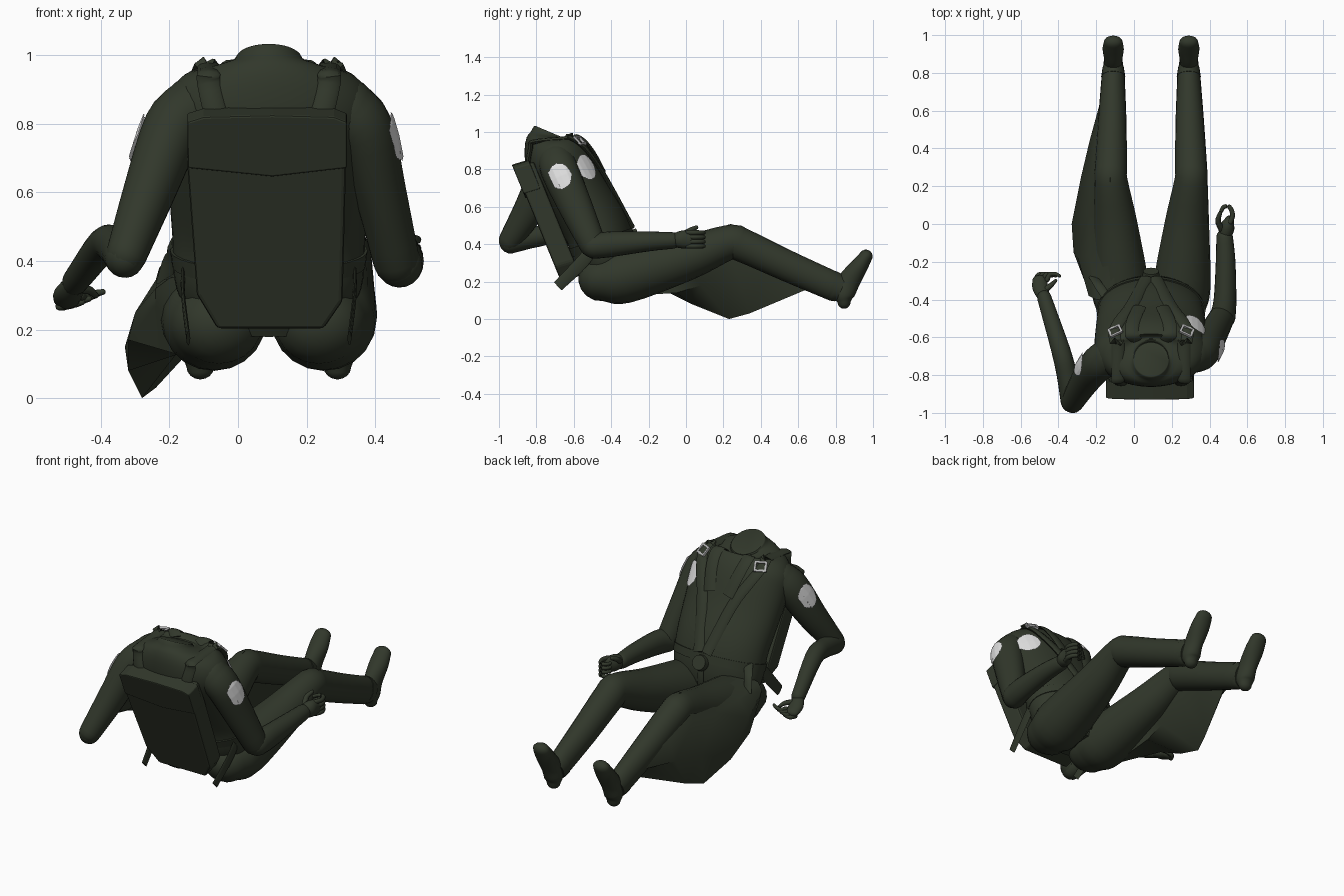
import bpy, bmesh, math
from mathutils import Vector

if "Cube" in bpy.data.objects:
    bpy.data.objects.remove(bpy.data.objects["Cube"])

CX = 0.09      # body's middle plane
SUB = 4        # steps between control points


def material(name, rgb):
    m = bpy.data.materials.new(name)
    m.use_nodes = True
    m.diffuse_color = (*rgb, 1)
    m.node_tree.nodes["Principled BSDF"].inputs["Base Color"].default_value = (*rgb, 1)
    return m


GREEN = material("dark_olive", (0.031, 0.039, 0.024))
WHITE = material("patch_white", (0.75, 0.75, 0.75))
METAL = material("buckle_grey", (0.45, 0.45, 0.45))


def finish(name, bm, mat, smooth=True):
    bmesh.ops.recalc_face_normals(bm, faces=bm.faces)
    me = bpy.data.meshes.new(name)
    bm.to_mesh(me)
    bm.free()
    me.materials.append(mat)
    ob = bpy.data.objects.new(name, me)
    bpy.context.collection.objects.link(ob)
    if smooth:
        bpy.ops.object.select_all(action='DESELECT')
        ob.select_set(True)
        bpy.context.view_layer.objects.active = ob
        bpy.ops.object.shade_smooth_by_angle(angle=math.radians(50))
    return ob


def frames(pts):
    """Smooth path through (x, y, z, half width, half depth) points, with ring axes."""
    p = [Vector(q if len(q) == 5 else (*q, q[3])) for q in pts]
    p = [p[0] * 2 - p[1]] + p + [p[-1] * 2 - p[-2]]
    path = []
    for a, b, c, d in zip(p, p[1:], p[2:], p[3:]):
        for k in range(SUB):
            t = k / SUB
            path.append(0.5 * (2 * b + (c - a) * t + (2 * a - 5 * b + 4 * c - d) * t * t
                               + (3 * b - a - 3 * c + d) * t ** 3))
    path.append(p[-2])
    out = []
    for i, q in enumerate(path):
        t = Vector((path[min(i + 1, len(path) - 1)] - path[max(i - 1, 0)])[:3]).normalized()
        s = (Vector((1, 0, 0)) - t * t.x).normalized()
        out.append((Vector(q[:3]), s, t.cross(s), max(q[3], 0.002), max(q[4], 0.002), t))
    return out


def tube(name, pts, mat=GREEN, sides=20, dome=False):
    fr = frames(pts)
    if dome:   # round off both ends
        def cap(f, way):
            c, s, d, a, b, t = f
            return [(c + t * way * min(a, b) * math.sin(k), s, d, a * math.cos(k), b * math.cos(k), t)
                    for k in (0.4, 0.8, 1.15, 1.45)]
        fr = cap(fr[0], -1)[::-1] + fr + cap(fr[-1], 1)
    bm = bmesh.new()
    rings = []
    for c, s, d, a, b, _ in fr:
        angles = [math.tau * i / sides for i in range(sides)]
        rings.append([bm.verts.new(c + s * a * math.cos(k) + d * b * math.sin(k)) for k in angles])
    for r, q in zip(rings, rings[1:]):
        for i in range(sides):
            j = (i + 1) % sides
            bm.faces.new((r[i], r[j], q[j], q[i]))
    bm.faces.new(rings[0])
    bm.faces.new(rings[-1])
    return finish(name, bm, mat)


def flip(pts, side):
    return [(CX + side * (q[0]), *q[1:]) for q in pts]


def place(ob, at, normal):
    ob.rotation_euler = Vector(normal).to_track_quat('Z', 'Y').to_euler()
    ob.location = at


def patch(name, at, normal, radius, wrap):
    """Round cloth badge hugging the surface below it."""
    bm = bmesh.new()
    bmesh.ops.create_grid(bm, x_segments=28, y_segments=28, size=radius)
    outside = [f for f in bm.faces if f.calc_center_median().length > radius]
    bmesh.ops.delete(bm, geom=outside, context='FACES')
    ob = finish(name, bm, WHITE)
    place(ob, at, normal)
    m = ob.modifiers.new("hug", 'SHRINKWRAP')
    m.target, m.wrap_mode, m.offset = wrap, 'ABOVE_SURFACE', 0.009


# Torso, leaning back, from pelvis to neck
TORSO = [(CX, -.42, .19, .2, .11), (CX, -.435, .32, .27, .165), (CX, -.475, .48, .282, .175),
         (CX, -.575, .66, .295, .175), (CX, -.65, .79, .3, .185), (CX, -.695, .875, .295, .175),
         (CX, -.722, .945, .235, .145), (CX, -.722, .978, .115, .112), (CX, -.716, .995, .092, .098)]
torso = tube("torso", TORSO, sides=40)
ROWS = frames(TORSO)


def on_torso(u, x, side=1, off=0.009):
    c, s, d, a, b, _ = ROWS[round(u * SUB)]
    k = max(-0.97, min(0.97, x / a))
    return c + s * k * a + d * side * (b * math.sqrt(1 - k * k) + off)


def strap(name, route, width, thick=0.009):
    return tube(name, [(*on_torso(*r), width, thick) for r in route], sides=8)


# Legs and boots
for side, tag in ((1, "left"), (-1, "right")):
    tube(tag + "_leg", flip([(.15, -.455, .215, .135, .12), (.163, -.33, .232, .152, .148),
                             (.19, 0, .325, .118, .12), (.212, .23, .41, .088, .093),
                             (.212, .3, .395, .085, .09), (.205, .55, .28, .075, .083),
                             (.2, .8, .17, .06, .078)], side), dome=True)
    tube(tag + "_boot_cuff", flip([(.2, .78, .18, .064, .08), (.2, .83, .16, .056, .07)], side))
    tube(tag + "_boot", flip([(.2, .845, .09, .04, .035), (.2, .845, .13, .052, .055),
                              (.2, .87, .2, .048, .06), (.2, .925, .28, .056, .047),
                              (.2, .962, .335, .05, .036)], side), dome=True)
    # Shoulder harness, lapels and hip strap
    x = side
    strap(tag + "_shoulder_strap", [(4, .12 * x, -1, .015), (5, .15 * x, -1, .015), (6, .175 * x, -1, .015),
                                    (6.25, .175 * x, -1, .02), (6.25, .175 * x, 1, .015), (6, .185 * x, 1, .012),
                                    (5, .19 * x), (4, .16 * x), (3, .1 * x), (1.75, .025 * x)], .034, .013)
    strap(tag + "_lapel", [(6.75, .08 * x), (6, .1 * x), (5, .1 * x), (4, .085 * x), (3.25, .06 * x)], .036)
    tube(tag + "_hip_strap", flip([(.25, -.48, .4, .006, .03), (.25, -.56, .3, .006, .035),
                                   (.235, -.685, .175, .006, .03)], side), sides=8)
    # Shoulder buckle: an open frame of metal bars
    bm = bmesh.new()
    for px, py, w, h in ((0, .025, .07, .012), (0, -.025, .07, .012), (.03, 0, .012, .05), (-.03, 0, .012, .05)):
        made = bmesh.ops.create_cube(bm, size=1)["verts"]
        bmesh.ops.scale(bm, vec=(w, h, .012), verts=made)
        bmesh.ops.translate(bm, vec=(px, py, 0), verts=made)
    ob = finish(tag + "_shoulder_buckle", bm, METAL, smooth=False)
    place(ob, on_torso(5.25, .19 * x, 1, .024), (.3 * x, .65, .7))

# Waist belt, central buckle, crotch strap and loose belt end
tube("waist_belt", [(CX, -.445, .385, .282, .178), (CX, -.46, .43, .288, .182)], sides=40)
bm = bmesh.new()
bmesh.ops.create_cone(bm, cap_ends=True, segments=24, radius1=.046, radius2=.042, depth=.03)
place(finish("harness_buckle", bm, GREEN), on_torso(1.5, 0, 1, .018), (0, .9, .43))
strap("crotch_strap", [(1.5, 0), (1, 0), (.5, 0), (.25, 0)], .022)
tube("loose_belt_end", [(-.15, -.38, .45, .025, .008), (-.19, -.32, .41, .025, .008),
                        (-.215, -.28, .33, .025, .008)], sides=8)

# Arms
left_sleeve = tube("left_upper_arm", [(.305, -.69, .84, .1, .1), (.365, -.67, .78, .09, .1),
                                      (.415, -.59, .6, .076, .09), (.462, -.5, .4, .068, .072)], dome=True)
tube("left_forearm", [(.47, -.49, .39, .068, .068), (.482, -.4, .4, .06, .068),
                      (.485, -.2, .415, .052, .053), (.48, -.07, .42, .044, .044)], dome=True)
right_sleeve = tube("right_upper_arm", [(-.125, -.7, .84, .1, .1), (-.19, -.74, .78, .09, .1),
                                        (-.26, -.83, .6, .076, .085), (-.325, -.94, .42, .06, .062)], dome=True)
tube("right_forearm", [(-.33, -.94, .41, .058, .06), (-.355, -.8, .44, .054, .056),
                       (-.39, -.66, .448, .05, .05), (-.475, -.39, .34, .038, .04)], dome=True)

# Hands: palm, curled fingers and thumb
tube("left_palm", [(.48, -.07, .42, .033, .035), (.492, -.02, .425, .04, .048), (.505, .02, .425, .025, .045)], dome=True)
for i in range(4):
    z = .39 + .024 * i
    tube(f"left_finger_{i + 1}", [(.51, .01, z, .014), (.522, .05, z, .013), (.505, .09, z, .012),
                                  (.475, .09, z, .011), (.46, .065, z, .01)], sides=8, dome=True)
tube("left_thumb", [(.465, -.03, .44, .018), (.445, .015, .47, .015), (.455, .055, .49, .011)], sides=8, dome=True)
tube("right_palm", [(-.475, -.39, .335, .032, .028), (-.495, -.34, .305, .042, .028),
                    (-.5, -.295, .285, .038, .024)], dome=True)
for i in range(4):
    k = .02 * i
    tube(f"right_finger_{i + 1}", [(-.52 + k, -.295, .268 + k / 2, .013), (-.505 + k, -.268, .268 + k / 2, .012),
                                   (-.475 + k, -.265, .275 + k / 2, .011), (-.455 + k, -.275, .28 + k / 2, .009)],
         sides=8, dome=True)
tube("right_thumb", [(-.465, -.345, .32, .016), (-.435, -.32, .315, .013), (-.415, -.3, .3, .009)], sides=8, dome=True)

# White patches on both sleeves and the chest
patch("left_sleeve_patch", (.475, -.68, .765), (1, -.05, .3), .074, left_sleeve)
patch("right_sleeve_patch", (-.31, -.735, .765), (-1, .1, .35), .074, right_sleeve)
patch("chest_patch", (.335, -.525, .815), (.75, .6, .35), .072, torso)


# Back pack: slanted slab with a flap
def slab(name, outline, thick, off, bevel):
    bm = bmesh.new()
    back = [bm.verts.new((x, -.898 + (.76 - z) * .41 - off, z)) for x, z in outline]
    inner = [bm.verts.new(v.co + Vector((0, thick, thick * .3))) for v in back]
    bm.faces.new(back)
    bm.faces.new(inner)
    for i in range(len(back)):
        j = (i + 1) % len(back)
        bm.faces.new((back[i], back[j], inner[j], inner[i]))
    ob = finish(name, bm, GREEN, smooth=False)
    m = ob.modifiers.new("soft_edge", 'BEVEL')
    m.width, m.segments = bevel, 2


slab("back_pack", [(-.13, .81), (.31, .81), (.315, .68), (.305, .28), (.25, .2), (-.06, .2), (-.12, .3),
                   (-.148, .68)], .105, 0, .012)
slab("pack_flap", [(-.148, .805), (-.1, .82), (.1, .825), (.28, .82), (.318, .805), (.318, .67), (.1, .645),
                   (-.146, .67)], .09, .007, .006)

# Loose trouser cloth over the right leg: ridge, bulge, outer fold, hem, underside
CLOTH = [((-.1, -.4, .37), (-.2, -.4, .35), (-.24, -.38, .32), (-.24, -.36, .27), (-.15, -.35, .12)),
         ((-.11, -.15, .41), (-.235, -.17, .34), (-.3, -.17, .25), (-.32, -.15, .17), (-.14, -.05, .14)),
         ((-.12, .05, .455), (-.24, .05, .345), (-.33, 0, .15), (-.32, .03, .08), (-.14, .08, .18)),
         ((-.125, .24, .508), (-.23, .25, .38), (-.28, .25, .18), (-.28, .23, 0), (-.12, .25, .31)),
         ((-.125, .45, .415), (-.2, .45, .325), (-.235, .44, .2), (-.24, .34, .03), (-.12, .42, .25)),
         ((-.12, .72, .275), (-.165, .7, .25), (-.175, .66, .22), (-.16, .62, .21), (-.12, .65, .16))]
bm = bmesh.new()
grid = [[bm.verts.new(p) for p in row] for row in CLOTH]
for r, q in zip(grid, grid[1:]):
    for i in range(5):
        j = (i + 1) % 5
        bm.faces.new((r[i], r[j], q[j], q[i]))
bm.faces.new(grid[0])
bm.faces.new(grid[-1])
bmesh.ops.triangulate(bm, faces=bm.faces[:])
finish("loose_trouser_cloth", bm, GREEN)
